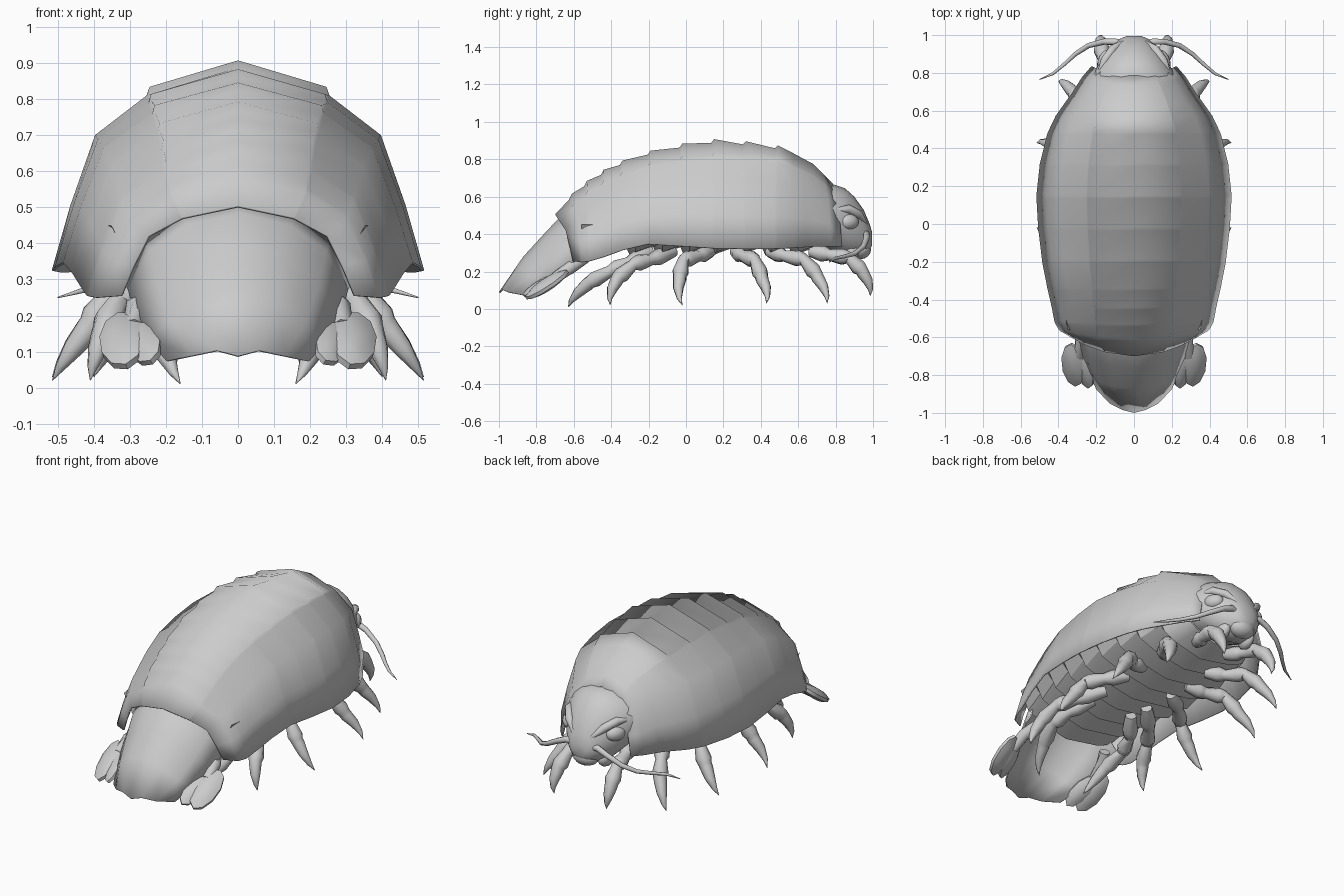
import bpy, bmesh, math
from mathutils import Vector, Euler

cube = bpy.data.objects.get("Cube")
if cube:
    bpy.data.objects.remove(cube)

grey = bpy.data.materials.new("shell_grey")
grey.use_nodes = True
grey.diffuse_color = (0.6, 0.6, 0.6, 1)
grey.node_tree.nodes["Principled BSDF"].inputs["Base Color"].default_value = (0.6, 0.6, 0.6, 1)


def finish(name, bm, angle=50):
    bmesh.ops.recalc_face_normals(bm, faces=bm.faces)
    mesh = bpy.data.meshes.new(name)
    bm.to_mesh(mesh)
    bm.free()
    mesh.materials.append(grey)
    obj = bpy.data.objects.new(name, mesh)
    bpy.context.collection.objects.link(obj)
    bpy.ops.object.select_all(action="DESELECT")
    obj.select_set(True)
    bpy.context.view_layer.objects.active = obj
    bpy.ops.object.shade_smooth_by_angle(angle=math.radians(angle))
    return obj


def loft(name, rings, closed=False, angle=50):
    """Skin a row of cross-sections; closed ones get end caps."""
    bm = bmesh.new()
    rows = [[bm.verts.new(p) for p in ring] for ring in rings]
    n = len(rows[0])
    for a, b in zip(rows, rows[1:]):
        for i in range(n if closed else n - 1):
            j = (i + 1) % n
            bm.faces.new((a[i], a[j], b[j], b[i]))
    if closed:
        bm.faces.new(rows[0])
        bm.faces.new(rows[-1])
    return finish(name, bm, angle)


def tube(name, path, radii, sides=8):
    """Tapered round limb along a path."""
    pts = [Vector(p) for p in path]
    rings = []
    for i, (p, r) in enumerate(zip(pts, radii)):
        t = (pts[min(i + 1, len(pts) - 1)] - pts[max(i - 1, 0)]).normalized()
        u = t.cross(Vector((0.3, 0.9, 0.3))).normalized()
        v = t.cross(u)
        turns = [2 * math.pi * k / sides for k in range(sides)]
        rings.append([p + r * (u * math.cos(a) + v * math.sin(a)) for a in turns])
    return loft(name, rings, True)


def blob(name, centre, size, rot=(0, 0, 0), seg=16):
    bm = bmesh.new()
    bmesh.ops.create_uvsphere(bm, u_segments=seg, v_segments=seg // 2, radius=1)
    turn = Euler(rot).to_matrix()
    for v in bm.verts:
        v.co = turn @ Vector(a * b for a, b in zip(v.co, size)) + Vector(centre)
    return finish(name, bm)


def both(half):
    """Mirror a half section that begins on the centre line."""
    return [Vector((-p[0], p[1], p[2])) for p in half[:0:-1]] + [Vector(p) for p in half]


def flip(p, s):
    return (p[0] * s, p[1], p[2])


def thicken(obj, depth):
    solid = obj.modifiers.new("thickness", "SOLIDIFY")
    solid.thickness = depth
    solid.offset = -1


# Shell: y, half width, top, bottom, edge curve
shell = [(-.70, .325, .505, .255, .9), (-.62, .395, .59, .25, .35), (-.54, .42, .66, .255, .1),
         (-.42, .44, .74, .285, 0), (-.25, .48, .815, .35, 0), (0, .51, .87, .335, 0),
         (.15, .517, .89, .325, 0), (.4, .49, .873, .32, 0), (.55, .43, .845, .325, 0),
         (.68, .33, .775, .335, .1), (.785, .225, .67, .335, 1)]
section = [(0, 1), (.475, .87), (.49, .86), (.767, .665), (.9, .32), (1, 0)]


def at(y):
    """Shell measures at any y."""
    for a, b in zip(shell, shell[1:]):
        if y <= b[0]:
            f = (y - a[0]) / (b[0] - a[0])
            return [p + f * (q - p) for p, q in zip(a, b)]
    return shell[-1]


def shell_ring(y, lift):
    y, w, top, low, k = at(y)
    return both([(w * u, y + k * (w * u) ** 2, low + (top - low) * t + (lift if i < 2 else 0))
                 for i, (u, t) in enumerate(section)])


# The back steps up at the rear edge of each plate
rows = [shell_ring(-.70, 0)]
for edge in (-.61, -.53, -.44, -.34, -.19, -.02, .15, .32, .49):
    rows += [shell_ring(edge - .015, 0), shell_ring(edge, .018)]
rows += [shell_ring(y, 0) for y in (.57, .63, .68, .735, .785)]
thicken(loft("shell", rows, angle=100), .008)

# Ridged belly, hanging in the middle and rising inside the shell
belly = []
for i in range(9):
    y = -.56 + i * .145
    for dy, z in ((0, .285), (.125, .33)):
        w = at(y + dy)[1]
        belly.append(both([(0, y + dy - .03, z), (w * .5, y + dy, z + .02),
                           (w * .72, y + dy, z + .06), (w * .85, y + dy, .45)]))
loft("belly", belly, angle=30)

# Tail shield, an arch sloping down to the rear, its root under the shell
tail_rows = [
    [(0, -.60, .53), (.155, -.58, .49), (.26, -.56, .41), (.315, -.52, .29)],
    [(0, -.68, .485), (.145, -.66, .45), (.245, -.63, .38), (.305, -.58, .27)],
    [(0, -.76, .40), (.125, -.75, .37), (.225, -.72, .285), (.29, -.66, .205)],
    [(0, -.87, .28), (.11, -.86, .25), (.19, -.83, .185), (.25, -.77, .135)],
    [(0, -1.0, .09), (.06, -.985, .105), (.13, -.95, .09), (.20, -.875, .075)]]
thicken(loft("tail_shield", [both(r) for r in tail_rows]), .008)

# Head: y, half width, top, bottom
head = [(.72, .24, .665, .33), (.79, .215, .665, .30), (.85, .185, .645, .27), (.90, .15, .60, .27),
        (.95, .11, .53, .285), (.98, .075, .46, .31), (.995, .04, .41, .34)]
rings = []
for y, w, top, low in head:
    mid, h = (top + low) / 2, (top - low) / 2
    turns = [2 * math.pi * k / 20 for k in range(20)]
    rings.append([(w * math.cos(a), y, mid + h * math.sin(a)) for a in turns])
loft("head", rings, True)
blob("mouth", (0, .93, .32), (.08, .06, .055))

# Legs: knuckles from hip to claw tip
legs = [
    [(.13, -.18, .31), (.22, -.30, .25), (.25, -.40, .205), (.22, -.52, .14), (.16, -.63, .01)],
    [(.14, -.06, .31), (.26, -.18, .265), (.33, -.28, .24), (.37, -.37, .16), (.41, -.405, .02)],
    [(.15, .14, .31), (.26, .07, .285), (.35, -.015, .26), (.41, -.035, .17), (.515, -.02, .02)],
    [(.15, .26, .31), (.26, .30, .285), (.35, .37, .26), (.41, .405, .17), (.515, .43, .03)],
    [(.14, .44, .31), (.22, .52, .285), (.28, .63, .265), (.32, .70, .18), (.40, .755, .03)],
    [(.10, .66, .31), (.14, .76, .29), (.16, .87, .275), (.175, .945, .20), (.17, .985, .07)]]
for side, s in (("left", 1), ("right", -1)):
    for i, leg in enumerate(legs):
        path, radii = [], []
        pts = [Vector(flip(p, s)) for p in leg]
        # Each segment swells toward its far joint
        for a, b in zip(pts[:-2], pts[1:-1]):
            path += [a.lerp(b, .06), a.lerp(b, .7), a.lerp(b, .94)]
            radii += [.031, .044, .036]
        a, b = pts[-2:]
        bow = Vector((.004 * s, .012 if i > 2 else -.012, 0))
        path += [a.lerp(b, .1), a.lerp(b, .4) + bow, a.lerp(b, .75) + bow, b]
        radii += [.035, .028, .014, .001]
        tube(f"{side}_leg_{i + 1}", path, radii)

    # Eye, brow and feeler
    blob(f"{side}_eye", (.15 * s, .87, .465), (.038, .058, .042), (0, 0, .5 * s))
    tube(f"{side}_brow", [flip(p, s) for p in
         ((.185, .80, .53), (.155, .865, .535), (.112, .925, .505), (.055, .965, .45))],
         (.01, .024, .024, .01))
    feeler = [(.05, .95, .39), (.10, .965, .40), (.16, .965, .375), (.24, .945, .33),
              (.31, .90, .295), (.37, .845, .28), (.43, .795, .27), (.50, .765, .25)]
    tube(f"{side}_feeler", [flip(p, s) for p in feeler],
         (.022, .018, .016, .014, .012, .01, .008, .002))
    blob(f"{side}_jaw", (.085 * s, .87, .30), (.035, .06, .045), (.4, 0, 0), 10)

    # Tail paddles
    blob(f"{side}_outer_paddle", (.32 * s, -.745, .13), (.068, .14, .03),
         (.6, .3 * s, .1 * s), 10)
    blob(f"{side}_inner_paddle", (.26 * s, -.77, .125), (.052, .12, .026),
         (.58, .5 * s, .1 * s), 10)
    tube(f"{side}_paddle_stalk", [flip(p, s) for p in
         ((.24, -.54, .27), (.28, -.62, .22), (.29, -.70, .165))], (.03, .035, .03))
